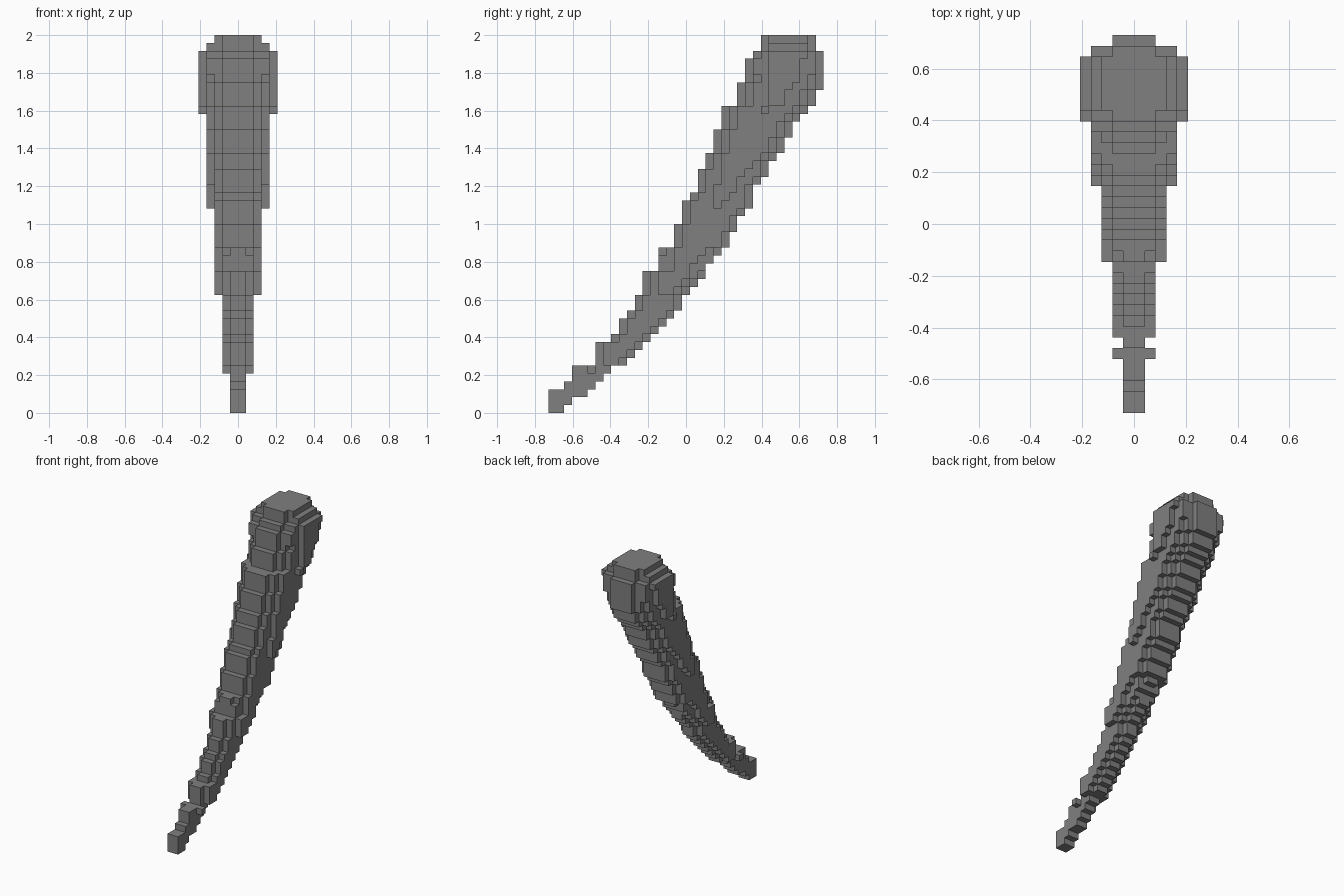
import bpy
import bmesh
from mathutils import Vector

if "Cube" in bpy.data.objects:
    bpy.data.objects.remove(bpy.data.objects["Cube"], do_unlink=True)

# Block grid: the horn is stacked from small cubes
ROWS = 48
UNIT = 2 / ROWS

# Top and bottom height of each column of blocks, from the tip to the thick end
tops = [3, 3, 4, 6, 6, 6, 9, 9, 10, 12, 13, 15, 18, 18, 21, 21, 24, 27, 28,
        31, 33, 36, 39, 39, 42, 45, 46] + [48] * 7 + [46]
bottoms = [0, 0, 1, 2, 2, 3, 4, 5, 6, 6, 7, 8, 9, 10, 11, 12, 13, 15, 16,
           17, 19, 20, 21, 23, 25, 26, 29, 30, 32, 33, 35, 37, 38, 39, 41]
COLUMNS = len(tops)


def row_radius(row):
    """Sideways radius of the horn at a height, rounded off at the top."""
    if row < 5:
        return 1.0
    if row < 14:
        radius = 1.52 + (row - 5) / 9
    else:
        radius = 2.52 + (row - 14) / 12
    cap = {ROWS - 1: 3.4, ROWS - 2: 4.4}
    return min(radius, cap.get(row, radius))


def filled_blocks():
    """Fill each row with an oval of blocks, mirrored left and right."""
    blocks = set()
    for row in range(ROWS):
        cols = [c for c in range(COLUMNS) if bottoms[c] <= row < tops[c]]
        middle = (cols[0] + cols[-1]) / 2
        half_depth = len(cols) / 2
        radius = row_radius(row)
        for col in cols:
            offset = (col - middle) / half_depth
            for side in range(5):
                inside = ((side + 0.5) / radius) ** 2 + offset ** 2 <= 1
                if inside or side == 0:
                    blocks.add((side, col, row))
                    blocks.add((-side - 1, col, row))
    return blocks


def build_horn(blocks):
    """Make one square face wherever a block meets open air."""
    bm = bmesh.new()
    verts = {}

    def corner(point):
        if point not in verts:
            x, y, z = point
            verts[point] = bm.verts.new(Vector((x, y - COLUMNS / 2, z)) * UNIT)
        return verts[point]

    for block in blocks:
        for axis in range(3):
            for step in (-1, 1):
                near = list(block)
                near[axis] += step
                if tuple(near) in blocks:
                    continue
                u, v = (axis + 1) % 3, (axis + 2) % 3
                loop = []
                for du, dv in ((0, 0), (1, 0), (1, 1), (0, 1))[::step]:
                    p = list(block)
                    p[axis] += max(step, 0)
                    p[u] += du
                    p[v] += dv
                    loop.append(corner(tuple(p)))
                bm.faces.new(loop)

    mesh = bpy.data.meshes.new("horn")
    bm.to_mesh(mesh)
    bm.free()
    horn = bpy.data.objects.new("horn", mesh)
    bpy.context.collection.objects.link(horn)
    return horn


# Plain grey material
grey = bpy.data.materials.new("grey")
grey.use_nodes = True
colour = (0.214, 0.214, 0.214, 1)
grey.diffuse_color = colour
grey.node_tree.nodes["Principled BSDF"].inputs["Base Color"].default_value = colour

horn = build_horn(filled_blocks())
horn.data.materials.append(grey)
